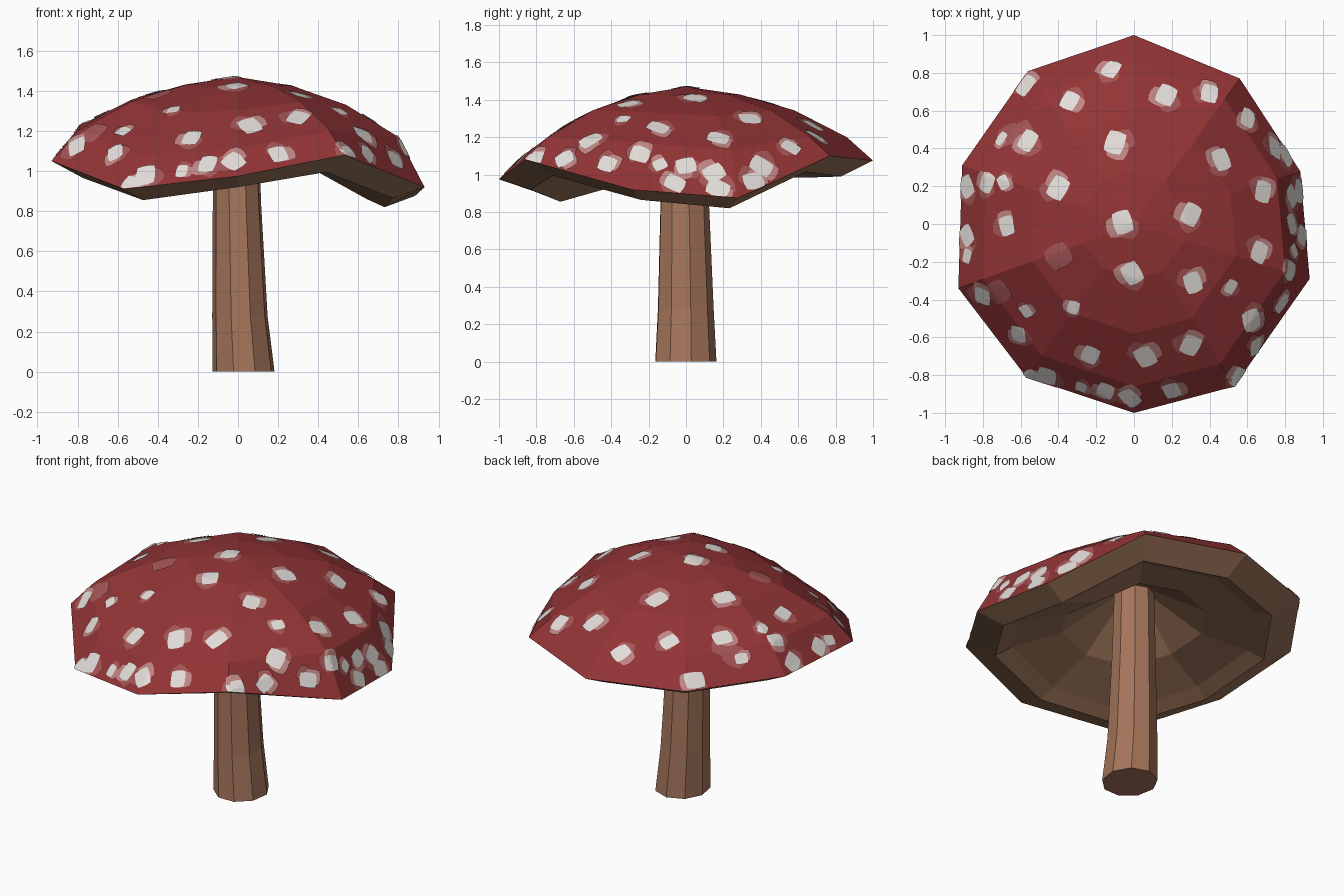
import bpy, bmesh, math, random
from mathutils import Vector
from mathutils.bvhtree import BVHTree

if "Cube" in bpy.data.objects:
    bpy.data.objects.remove(bpy.data.objects["Cube"])

random.seed(4)


def material(name, rgb):
    m = bpy.data.materials.new(name)
    m.diffuse_color = (*rgb, 1)
    m.use_nodes = True
    m.node_tree.nodes["Principled BSDF"].inputs["Base Color"].default_value = m.diffuse_color
    return m


RED = material("cap red", (0.29, 0.034, 0.036))
WHITE = material("spot white", (0.77, 0.73, 0.70))
PINK = material("spot pink", (0.52, 0.24, 0.23))
DUSTY = material("spot dusty red", (0.37, 0.09, 0.09))
BROWN = material("stem brown", (0.38, 0.18, 0.105))
DARK = material("underside brown", (0.33, 0.175, 0.098))


def add_object(name, verts, faces, mat):
    me = bpy.data.meshes.new(name)
    me.from_pydata(verts, [], faces)
    me.materials.append(mat)
    me.update()
    ob = bpy.data.objects.new(name, me)
    bpy.context.collection.objects.link(ob)
    return ob


def loft(name, rings, mat, start=None, end=None):
    """Join equal rings; start / end are optional closing points."""
    n = len(rings[0])
    verts = [v for r in rings for v in r]
    faces = []
    for k in range(len(rings) - 1):
        for i in range(n):
            j = (i + 1) % n
            faces.append((k * n + i, (k + 1) * n + i, (k + 1) * n + j, k * n + j))
    if start:
        verts.append(start)
        faces += [(len(verts) - 1, i, (i + 1) % n) for i in range(n)]
    if end:
        verts.append(end)
        o = (len(rings) - 1) * n
        faces += [(len(verts) - 1, o + (i + 1) % n, o + i) for i in range(n)]
    return add_object(name, verts, faces, mat)


# Uneven ten-sided rim: x, y, rim height, shoulder height (counter-clockwise)
RIM = [(-0.56, 0.81, 1.07, 1.22), (-0.91, 0.31, 1.07, 1.23),
       (-0.93, -0.34, 1.05, 1.20), (-0.57, -0.81, 0.91, 1.08),
       (0, -1, 0.975, 1.11), (0.53, -0.86, 1.08, 1.20),
       (0.93, -0.29, 0.92, 1.17), (0.88, 0.28, 0.875, 1.13),
       (0.56, 0.77, 1.10, 1.20), (0, 1, 1.075, 1.20)]


def ring(scale, height):
    return [(x * scale, y * scale, height(z, s)) for x, y, z, s in RIM]


# Cap dome
rim = ring(1, lambda z, s: z)
cap = loft("cap_top", [
    ring(0.29, lambda z, s: 1.425 + 0.1 * (s - 1.17)),
    ring(0.58, lambda z, s: 1.33 + 0.45 * (s - 1.17)),
    ring(0.86, lambda z, s: s),
    rim], RED, start=(-0.01, 0, 1.47))

# Cap underside: lip (deeper where the rim is high), gill disc, hollow at stem
loft("cap_underside", [
    rim,
    ring(0.83, lambda z, s: z - (0.085 if z > 1.04 else 0.055)),
    ring(0.73, lambda z, s: z - (0.045 if z > 1.04 else 0.015)),
    ring(0.43, lambda z, s: 1.05 + 0.35 * (z - 1.0)),
    ring(0.12, lambda z, s: 1.25)], DARK, end=(0, 0, 1.26))


# Stem, leaning slightly
def stem_ring(cx, cy, rx, ry, z, n=9):
    return [(cx + rx * math.cos(2 * math.pi * i / n + 0.2),
             cy + ry * math.sin(2 * math.pi * i / n + 0.2), z) for i in range(n)]


loft("stem", [stem_ring(-0.01, -0.01, 0.115, 0.12, 1.27),
              stem_ring(-0.005, -0.01, 0.122, 0.133, 0.85),
              stem_ring(0.01, -0.005, 0.14, 0.153, 0.28),
              stem_ring(0.028, -0.005, 0.157, 0.168, 0)],
     BROWN, end=(0.028, -0.005, 0))

# Painted spots, laid on the cap as thin patches
SPOTS = [(-.12, .82), (-.34, .65), (.17, .68), (.40, .69), (-.10, .43), (-.40, .19),
         (-.06, .01), (.30, .05), (-.67, -.01), (-.01, -.26), (.31, -.31),
         (-.23, -.69), (.06, -.70), (.30, -.64), (.46, .34), (.68, .17), (.60, .56),
         (.74, .40), (.66, -.15), (.62, -.51), (.64, -.65), (-.57, .73), (-.56, .44),
         (-.78, .22), (-.88, -.06), (-.80, -.38), (-.61, -.58), (-.46, -.80),
         (-.15, -.88), (-.02, -.92), (.20, -.88), (.83, -.25), (.78, -.42),
         (.55, -.81), (.83, 0), (.83, .15), (.87, .17), (.885, -.06),
         (-.88, .20), (.80, .36), (-.53, -.81)]
SMALL_SPOTS = [(.51, -.33), (-.57, -.46), (-.32, -.44), (-.69, .22), (-.88, -.17),
               (-.28, -.86), (-.70, .45), (.845, -.14)]
FAINT_SPOTS = [(-.40, -.17), (-.67, .47), (-.60, .48), (-.72, -.36)]

bm = bmesh.new()
bm.from_mesh(cap.data)
bmesh.ops.triangulate(bm, faces=bm.faces[:])
tree = BVHTree.FromBMesh(bm)
bm.free()


def patch(mesh, x, y, rx, ry, turn, lift, power, du=0, dv=0):
    """Rounded patch of rings, wrapped on the cap; du, dv shift it on the surface."""
    verts, faces = mesh
    hit, nor, _, _ = tree.ray_cast(Vector((x, y, 3)), Vector((0, 0, -1)))
    if hit is None:
        return
    u = Vector((0, 1, 0)).cross(nor).normalized()
    v = nor.cross(u)
    hit, nor, _, _ = tree.find_nearest(hit + u * du + v * dv)
    n, base = 12, len(verts)
    verts.append(hit + nor * lift)
    for k in (0.34, 0.67, 1):
        for i in range(n):
            a = 2 * math.pi * (i + 0.5) / n
            c, s = math.cos(a), math.sin(a)
            f = k / (abs(c) ** power + abs(s) ** power) ** (1 / power)
            px, py = rx * c * f, ry * s * f
            qx = px * math.cos(turn) - py * math.sin(turn)
            qy = px * math.sin(turn) + py * math.cos(turn)
            p, pn, _, _ = tree.find_nearest(hit + u * qx + v * qy)
            verts.append(p + pn * lift)
    for i in range(n):
        j = (i + 1) % n
        faces.append((base, base + 1 + i, base + 1 + j))
        for k in (0, 1):
            o = base + 1 + k * n
            faces.append((o + i, o + n + i, o + n + j, o + j))


white, pink, dusty = ([], []), ([], []), ([], [])
for x, y in SPOTS + SMALL_SPOTS:
    size = 0.034 if (x, y) in SMALL_SPOTS else random.uniform(0.046, 0.056)
    turn = random.choice((-0.4, 0.4)) + random.uniform(-0.15, 0.15)
    patch(white, x, y, size * 0.92, size * 1.12, turn, 0.006, 6)
    a = random.uniform(0, 6.28)
    du, dv = 0.75 * size * math.cos(a), 0.75 * size * math.sin(a)
    patch(pink, x, y, size, size, turn, 0.0045, 4, du, dv)
    patch(dusty, x, y, size * 1.1, size, -turn, 0.003, 4, -dv, du)
for x, y in FAINT_SPOTS:
    patch(dusty, x, y, 0.07, 0.065, 0.5, 0.003, 4)
add_object("white_spots", *white, WHITE)
add_object("pink_spot_edges", *pink, PINK)
add_object("dusty_spot_edges", *dusty, DUSTY)
